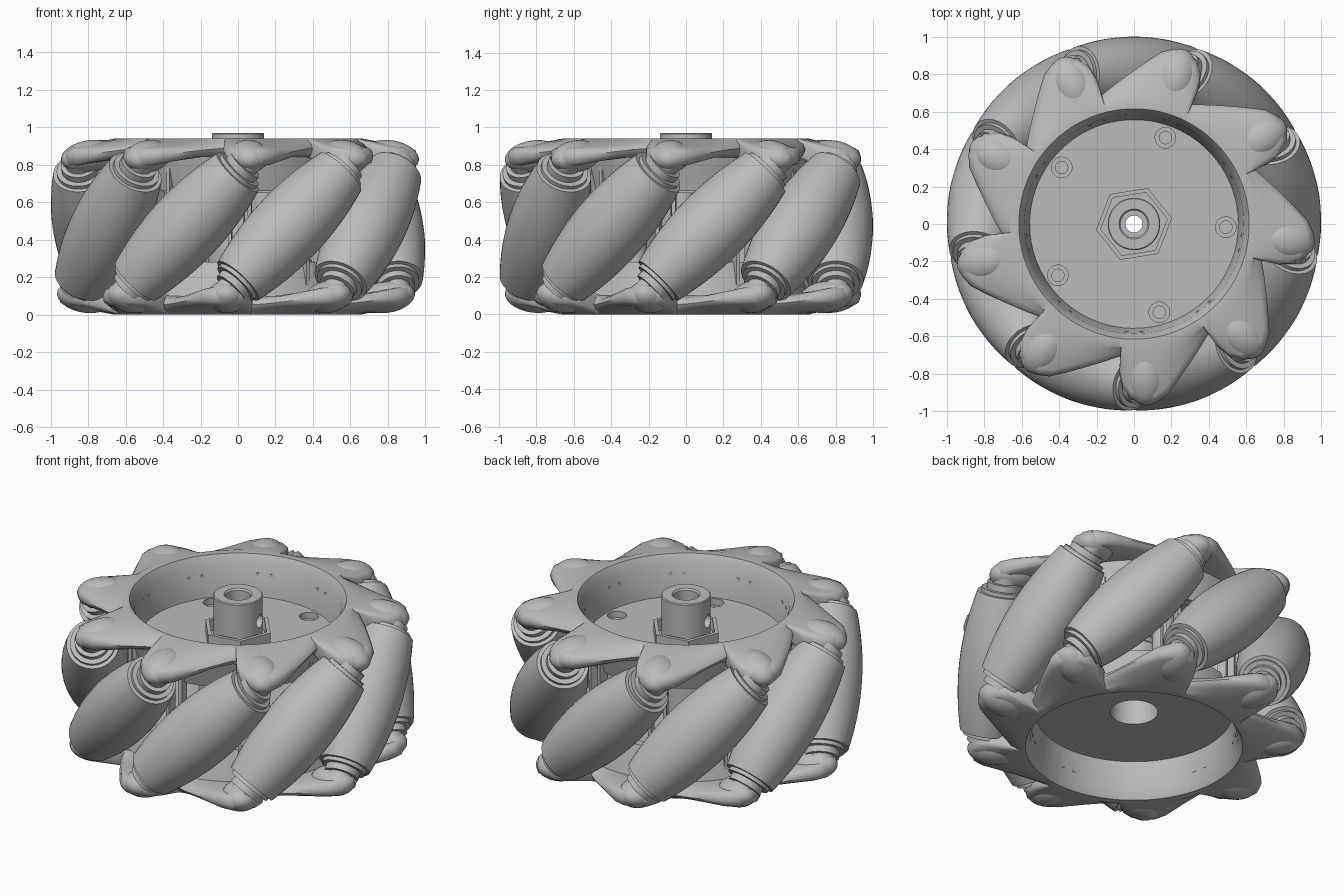
import bpy, bmesh, math
from mathutils import Matrix

cube = bpy.data.objects.get("Cube")
if cube:
    bpy.data.objects.remove(cube, do_unlink=True)

COUNT = 9                 # rollers around the wheel
STEP = 2 * math.pi / COUNT
START = math.radians(-70)  # direction of the first roller
MID = 0.47                # height of the middle plane
AXIS_R = 0.8              # distance of roller axes from the wheel axis

gray = bpy.data.materials.new("satin gray")
gray.use_nodes = True
gray.diffuse_color = (0.5, 0.5, 0.5, 1)
gray.node_tree.nodes["Principled BSDF"].inputs["Base Color"].default_value = (0.5, 0.5, 0.5, 1)


def finish(name, bm, matrix=Matrix(), angle=35):
    """Make an object from bm; angle 0 leaves it flat shaded."""
    bmesh.ops.remove_doubles(bm, verts=bm.verts, dist=1e-5)
    bmesh.ops.recalc_face_normals(bm, faces=bm.faces)
    mesh = bpy.data.meshes.new(name)
    bm.to_mesh(mesh)
    bm.free()
    mesh.materials.append(gray)
    obj = bpy.data.objects.new(name, mesh)
    bpy.context.collection.objects.link(obj)
    obj.matrix_world = matrix
    if angle:
        bpy.ops.object.select_all(action='DESELECT')
        obj.select_set(True)
        bpy.context.view_layer.objects.active = obj
        bpy.ops.object.shade_smooth_by_angle(angle=math.radians(angle))
    return obj


def lathe(name, profile, steps=48, closed=True, matrix=Matrix(), angle=35):
    """Turn (radius, height) points around z."""
    bm = bmesh.new()
    verts = [bm.verts.new((r, 0, z)) for r, z in profile]
    edges = [bm.edges.new(p) for p in zip(verts, verts[1:])]
    if closed:
        edges.append(bm.edges.new((verts[-1], verts[0])))
    bmesh.ops.spin(bm, geom=verts + edges, cent=(0, 0, 0), axis=(0, 0, 1),
                   angle=2 * math.pi, steps=steps, use_merge=True)
    return finish(name, bm, matrix, angle)


def plate(name, inner, outer, low, high):
    return lathe(name, [(inner, low), (outer, low), (outer, high), (inner, high)], 64, angle=0)


def spin_z(angle):
    return Matrix.Rotation(angle, 4, 'Z')


def cut(obj, name, radius, depth, matrix):
    bm = bmesh.new()
    bmesh.ops.create_cone(bm, cap_ends=True, segments=32, radius1=radius, radius2=radius, depth=depth)
    cutter = finish(name, bm, matrix, 0)
    cutter.hide_render = True
    cutter.hide_set(True)
    cutter.display_type = 'WIRE'
    mod = obj.modifiers.new(name, 'BOOLEAN')
    mod.object = cutter
    mod.operation = 'DIFFERENCE'
    mod.solver = 'EXACT'


# Half turn about a roller's radial line carries the upper rim to the lower one
flip = Matrix.Translation((0, 0, MID)) @ Matrix.Rotation(math.pi, 4, 'X') @ Matrix.Translation((0, 0, -MID))
sides = {"upper": spin_z(START), "lower": spin_z(START) @ flip}

# Rollers: barrels whose outer curve follows the wheel's round envelope
HALF = 0.41
half_profile = []
for i in range(13):
    t = HALF * i / 12
    half_profile.append((1.0 - math.sqrt(AXIS_R ** 2 + t * t / 2), t))
half_profile += [(0.128, HALF), (0.128, 0.432), (0.1, 0.432), (0.1, 0.47), (0.075, 0.47), (0.075, 0.53), (0, 0.53)]
roller_profile = [(r, -t) for r, t in reversed(half_profile[1:])] + half_profile
tilt = Matrix.Translation((AXIS_R, 0, MID)) @ Matrix.Rotation(math.radians(-45), 4, 'X')
for k in range(COUNT):
    lathe(f"roller_{k + 1}", roller_profile, 40, False, spin_z(START + k * STEP) @ tilt)

# Saw-toothed rims: (degrees from lobe, outer radius, underside height, top slope)
tooth = [(-10, 0.71, 0.84, 0.3), (-9.6, 0.80, 0.81, 0.25), (-8, 0.88, 0.79, 0.22), (-5, 0.935, 0.78, 0.18),
         (-1, 0.955, 0.78, 0.16), (3, 0.96, 0.79, 0.16), (7, 0.93, 0.80, 0.18), (12, 0.865, 0.82, 0.22),
         (18, 0.80, 0.84, 0.27), (24, 0.75, 0.85, 0.3), (29, 0.715, 0.85, 0.3)]
LOBE = math.radians(24)


def rim_section(radius, under, slope):
    top = 0.94 - slope * (radius - 0.66)
    edge = [(0.66, 0.94), ((0.66 + radius) / 2 - 0.02, (0.94 + top) / 2), (radius - 0.04, top),
            (radius - 0.012, top - 0.015), (radius, (top + under) / 2), (radius - 0.015, under + 0.01),
            (radius - 0.04, under), (0.65, 0.84)]
    return edge + [(0.60, 0.66), (0.55, 0.66), (0.56, 0.72), (0.585, 0.89), (0.615, 0.94)]


for side, matrix in sides.items():
    bm = bmesh.new()
    loops = []
    for k in range(COUNT):
        for degrees, *shape in tooth:
            a = LOBE + k * STEP + math.radians(degrees)
            loops.append([bm.verts.new((r * math.cos(a), r * math.sin(a), z)) for r, z in rim_section(*shape)])
    for i, loop in enumerate(loops):
        following = loops[(i + 1) % len(loops)]
        for j in range(len(loop)):
            n = (j + 1) % len(loop)
            bm.faces.new((loop[j], loop[n], following[n], following[j]))
    finish(f"{side}_rim", bm, matrix, 45)

    # Rounded lobes that hold the roller axles
    bm = bmesh.new()
    for k in range(COUNT):
        place = (spin_z(LOBE + k * STEP) @ Matrix.Translation((0.82, 0.0, 0.845))
                 @ Matrix.Rotation(math.radians(9), 4, 'Y') @ Matrix.Diagonal((0.152, 0.108, 0.085, 1)))
        bmesh.ops.create_uvsphere(bm, u_segments=28, v_segments=16, radius=1, matrix=place)
    finish(f"{side}_lobes", bm, matrix)

# Plates closing the two recesses
upper_plate = plate("upper_plate", 0.1, 0.575, 0.65, 0.70)
plate("lower_plate", 0.137, 0.575, 0.22, 0.27)

# Screw pockets and the posts under them
for k in range(5):
    a = math.radians(-2 + 72 * k)
    spot = Matrix.Translation((0.49 * math.cos(a), 0.49 * math.sin(a), 0))
    cut(upper_plate, f"pocket_cutter_{k + 1}", 0.055, 0.2, spot @ Matrix.Translation((0, 0, 0.7)))
    lathe(f"screw_post_{k + 1}", [(0, 0.25), (0.065, 0.25), (0.065, 0.66), (0.033, 0.66), (0.033, 0.6), (0, 0.6)],
          24, False, spot)

# Thin uprights joining the rims in the gaps between rollers
bm = bmesh.new()
for k in range(COUNT):
    for lean in (-0.07, 0.07):
        place = (spin_z(START + (k + 0.5) * STEP + lean) @ Matrix.Translation((0.605, 0, MID))
                 @ Matrix.Diagonal((0.06, 0.02, 0.74, 1)))
        bmesh.ops.create_cube(bm, size=1, matrix=place)
finish("uprights", bm, angle=0)

# Central hub with a stepped bore, a cross hole and a hexagonal collar
hub = lathe("hub", [(0.135, 0.22), (0.16, 0.22), (0.16, 0.6), (0.14, 0.62), (0.14, 0.965), (0.135, 0.97),
                    (0.08, 0.97), (0.072, 0.96), (0.072, 0.9), (0.045, 0.9), (0.045, 0.5), (0.135, 0.5)], 48)
cross = spin_z(math.radians(10)) @ Matrix.Translation((0, 0, 0.83)) @ Matrix.Rotation(math.pi / 2, 4, 'Y')
cut(hub, "cross_hole_cutter", 0.04, 0.5, cross)
lathe("hex_collar", [(0.18, 0.69), (0.205, 0.69), (0.205, 0.77), (0.18, 0.77)], 6, True, spin_z(math.radians(9)))
